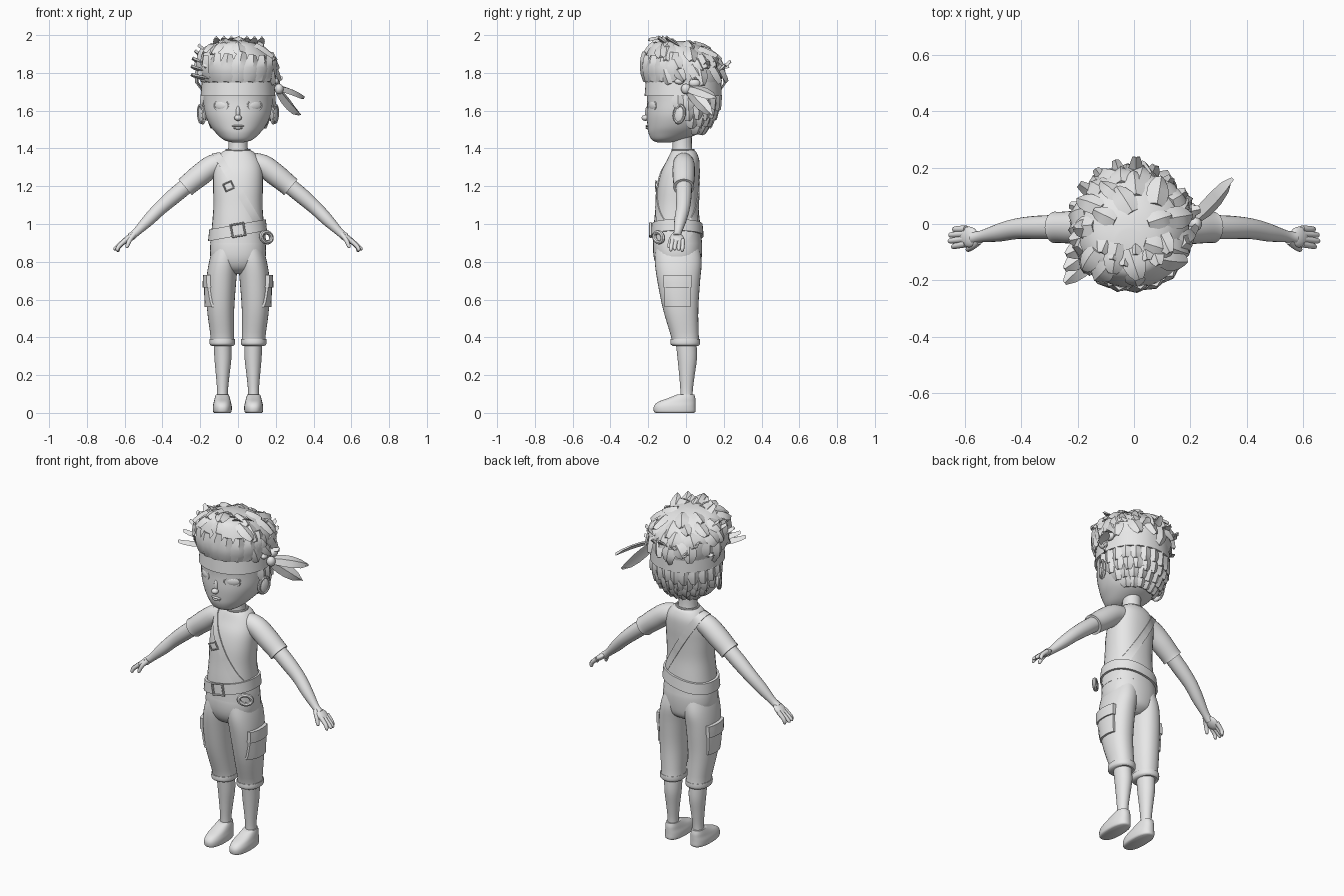
import bpy, bmesh, math, random
from math import sin, cos, pi, radians
from mathutils import Vector, Matrix, Euler
from mathutils.bvhtree import BVHTree

random.seed(4)
V = Vector
cube = bpy.data.objects.get("Cube")
if cube:
    bpy.data.objects.remove(cube, do_unlink=True)

grey = bpy.data.materials.new("plain_grey")
grey.use_nodes = True
tone = (0.8, 0.8, 0.8, 1)
grey.diffuse_color = tone
grey.node_tree.nodes["Principled BSDF"].inputs["Base Color"].default_value = tone
made = []


# --- helpers: every shape is a (points, faces) pair ---
def skin(rings, closed=False):
    n, m = len(rings[0]), len(rings)
    faces = []
    for i in range(m if closed else m - 1):
        a, b = i * n, (i + 1) % m * n
        faces += [(a + j, a + (j + 1) % n, b + (j + 1) % n, b + j) for j in range(n)]
    if not closed:
        faces += [tuple(range(n)), tuple(range((m - 1) * n, m * n))]
    return [V(p) for r in rings for p in r], faces


def make(name, *shapes, flip=1):
    points, faces = [], []
    for pts, fcs in shapes:
        k = len(points)
        points += [(p[0] * flip, p[1], p[2]) for p in pts]
        faces += [tuple(k + i for i in f) for f in fcs]
    mesh = bpy.data.meshes.new(name)
    mesh.from_pydata(points, [], faces)
    bm = bmesh.new()
    bm.from_mesh(mesh)
    bmesh.ops.recalc_face_normals(bm, faces=bm.faces)
    bm.to_mesh(mesh)
    bm.free()
    mesh.materials.append(grey)
    obj = bpy.data.objects.new(name, mesh)
    bpy.context.collection.objects.link(obj)
    made.append(obj)
    return obj


def pair(name, *shapes):
    return [make("left_" + name, *shapes), make("right_" + name, *shapes, flip=-1)]


def tree_of(*objs):
    pts, faces = [], []
    for o in objs:
        k = len(pts)
        pts += [v.co.copy() for v in o.data.vertices]
        faces += [tuple(k + i for i in p.vertices) for p in o.data.polygons]
    return BVHTree.FromPolygons(pts, faces)


def spline(rows, steps=4):
    rows = [V(r) for r in rows]
    out = []
    for i in range(len(rows) - 1):
        p, a, b, q = rows[max(i - 1, 0)], rows[i], rows[i + 1], rows[min(i + 2, len(rows) - 1)]
        for s in range(steps):
            t = s / steps
            out.append(a + (b - p) * (t / 2) + (2 * p - 5 * a + 4 * b - q) * (t * t / 2)
                       + (3 * a - p - 3 * b + q) * (t ** 3 / 2))
    return out + [rows[-1]]


def loft(rows, power=2.3, n=32):
    """Rows: height, centre x, half width, front y, back y."""
    def soft(c):
        return math.copysign(abs(c) ** (2 / power), c)
    turns = [2 * pi * j / n for j in range(n)]
    return skin([[(cx + rx * soft(cos(a)), (y0 + y1) / 2 + (y1 - y0) / 2 * soft(sin(a)), z)
                  for a in turns] for z, cx, rx, y0, y1 in spline(rows)])


def tube(rows, n=14):
    """Rows: x, y, z, radius."""
    rows = spline(rows)
    rings = []
    for i, r in enumerate(rows):
        d = (rows[min(i + 1, len(rows) - 1)] - rows[max(i - 1, 0)]).to_3d().normalized()
        u = d.cross(V((0, 1, 0))).normalized()
        w = d.cross(u)
        rings.append([r.to_3d() + (u * cos(2 * pi * j / n) + w * sin(2 * pi * j / n)) * r[3]
                      for j in range(n)])
    return skin(rings)


def ball(loc, size, rot=(0, 0, 0)):
    bm = bmesh.new()
    bmesh.ops.create_uvsphere(bm, u_segments=20, v_segments=12, radius=1,
                              matrix=Matrix.LocRotScale(V(loc), Euler(rot), V(size)))
    geo = [v.co.copy() for v in bm.verts], [tuple(v.index for v in f.verts) for f in bm.faces]
    bm.free()
    return geo


def hoop(loc, size, thick, rot=(0, 0, 0), n=24):
    """Elliptic hoop facing the front; four corners give a buckle frame."""
    turn = Euler(rot).to_matrix()
    rings = []
    for i in range(n):
        a = 2 * pi * (i + 0.5) / n
        rings.append([V(loc) + turn @ V(((size[0] + thick * cos(b)) * cos(a), thick * sin(b),
                                         (size[1] + thick * cos(b)) * sin(a)))
                      for b in [pi / 4 * j for j in range(8)]])
    return skin(rings, True)


def wrap(tree, centre, axis, half, thick, n=72):
    """Flat band pulled tight around a body."""
    c, axis = V(centre), V(axis).normalized()
    u = axis.cross(V((0, 1, 0))).normalized()
    w = axis.cross(u)
    rings = []
    for i in range(n):
        d = u * cos(2 * pi * i / n) + w * sin(2 * pi * i / n)
        ring = []
        for e in (-1, 1):
            base = c + axis * half * e
            hit = tree.ray_cast(base + d * 0.4, -d)[0] or base + d * 0.13
            ring += [hit + d * thick, hit - d * 0.01][::-e]
        rings.append(ring)
    return skin(rings, True)


def pad(tree, ys, zs, thick):
    """Plate laid on the outer side of a leg."""
    rings = []
    for i in range(7):
        z = zs[0] + (zs[1] - zs[0]) * i / 6
        hits = [tree.ray_cast(V((0.5, ys[0] + (ys[1] - ys[0]) * j / 6, z)), V((-1, 0, 0)))[0]
                for j in range(7)]
        rings.append([h + V((thick, 0, 0)) for h in hits] + [h - V((0.02, 0, 0)) for h in hits[::-1]])
    return skin(rings)


def lock(base, d, n, length, half, lift, tree=None, off=0.006, blunt=0.12):
    base, d = V(base), V(d).normalized()
    side = d.cross(n).normalized()
    n = side.cross(d)
    rings = []
    for t, f in ((0, 0.7), (0.3, 1), (0.55, 1), (0.8, 0.75), (1, blunt)):
        c = base + d * length * t
        if tree:
            near, nn = tree.find_nearest(c)[:2]
            c = near + nn * (off + lift * t)
        else:
            c += n * lift * t * t
        s = side * half * f
        rings.append([c - s - n * 0.01, c + n * 0.006, c + s - n * 0.01, c - n * 0.006])
    return skin(rings)


# --- torso, arms and hands ---
shirt = make("shirt", loft([(.9, 0, .147, -.175, .085), (1, 0, .137, -.17, .075), (1.1, 0, .13, -.16, .066),
                            (1.2, 0, .132, -.15, .068), (1.28, 0, .13, -.13, .072), (1.34, 0, .115, -.1, .07),
                            (1.38, 0, .085, -.08, .055), (1.392, 0, .06, -.07, .04)]))
sleeves = pair("sleeve", tube([(.05, -.012, 1.33, .05), (.13, -.012, 1.31, .058), (.2, -.012, 1.26, .059),
                               (.262, -.012, 1.21, .055), (.28, -.012, 1.195, .056)], 24))
make("neck", tube([(0, -.018, 1.35, .06), (0, -.02, 1.41, .051), (0, -.02, 1.52, .052)], 24))
make("collar", hoop((0, -.016, 1.392), (.062, .056), .006, (pi / 2, 0, 0), 32))
pair("arm", tube([(.24, -.01, 1.228, .042), (.33, -.012, 1.155, .042), (.41, -.016, 1.085, .037),
                  (.475, -.03, 1.02, .032), (.54, -.044, .955, .021), (.57, -.048, .93, .022)], 20))
fingers = [tube([(.595, y, .915, .013), (.63, y * 1.1, .888 - drop, .011), (reach, y * 1.15, .868 - drop, .009),
                 (reach + .005, y * 1.15, .862 - drop, .002)], 10)
           for y, reach, drop in ((-.07, .64, .005), (-.052, .652, 0), (-.034, .65, .002), (-.017, .635, .008))]
thumb = tube([(.55, -.06, .945, .014), (.573, -.08, .915, .012), (.588, -.09, .88, .009), (.59, -.091, .873, .002)], 10)
pair("hand", ball((.585, -.046, .92), (.042, .037, .017), (0, radians(38), 0)), thumb, *fingers)

# --- trousers, lower legs and shoes ---
make("trouser_hips", loft([(.735, 0, .05, -.1, .03), (.765, 0, .11, -.145, .07), (.82, 0, .145, -.17, .083),
                           (.9, 0, .146, -.174, .085), (.96, 0, .13, -.16, .07)]))
legs = pair("trouser_leg", loft([(.355, .083, .058, -.07, .066), (.365, .083, .067, -.082, .074),
                                 (.39, .083, .067, -.082, .074), (.4, .083, .062, -.078, .068),
                                 (.55, .092, .072, -.122, .065), (.7, .088, .079, -.152, .075),
                                 (.8, .076, .077, -.165, .083), (.88, .06, .07, -.16, .07)], 2.2))
leg_tree = tree_of(legs[0])
pair("pocket", pad(leg_tree, (-.115, .025), (.56, .7), .012))
pair("pocket_flap", pad(leg_tree, (-.12, .03), (.665, .73), .02))
pair("shin", loft([(.06, .083, .03, -.03, .036), (.12, .082, .029, -.03, .036), (.2, .081, .036, -.036, .046),
                   (.29, .08, .045, -.045, .058), (.38, .082, .047, -.055, .055)], 2))
pair("shoe", loft([(0, .083, .042, -.16, .042), (.008, .083, .049, -.17, .05), (.035, .083, .05, -.17, .05),
                   (.058, .083, .045, -.148, .05), (.078, .083, .04, -.095, .049), (.098, .083, .034, -.045, .044)], 2.4))

# --- belt, shoulder strap and small gear ---
body = tree_of(shirt, *sleeves)
make("belt", wrap(tree_of(shirt), (0, -.045, .968), (-.18, 0, 1), .03, .013))
make("shoulder_strap", wrap(body, (-.01, -.04, 1.2), (.38, 0, .23), .02, .006))
make("belt_buckle", hoop((0, -.188, .968), (.048, .045), .007, (0, radians(-10), 0), 4))
make("strap_buckle", hoop((-.05, -.158, 1.2), (.032, .028), .005, (.1, radians(-25), 0), 4))
make("belt_loop", hoop((.15, -.145, .93), (.036, .026), .012, (0, radians(15), radians(40))))

# --- head and face ---
head = make("head", loft([(1.432, 0, .03, -.15, -.08), (1.445, 0, .075, -.18, -.02), (1.48, 0, .115, -.198, .07),
                          (1.52, 0, .147, -.204, .115), (1.58, 0, .174, -.208, .15), (1.65, 0, .184, -.206, .172),
                          (1.72, 0, .185, -.208, .18), (1.8, 0, .17, -.19, .165)], 2.1, 48))
make("nose", ball((0, -.215, 1.562), (.02, .02, .016)), ball((0, -.203, 1.59), (.012, .014, .035)))
make("lips", ball((0, -.204, 1.519), (.032, .01, .006)), ball((0, -.203, 1.508), (.025, .011, .007)))
turn = (0, 0, radians(28))
pair("eye", ball((.088, -.172, 1.627), (.042, .016, .028), turn))
pair("eyelid", hoop((.088, -.178, 1.627), (.043, .03), .005, turn))
ear_turn = (0, radians(12), radians(65))
pair("ear", ball((.19, -.035, 1.578), (.034, .016, .052), ear_turn),
     hoop((.197, -.035, 1.582), (.03, .046), .008, ear_turn))

# --- headband with knot and tails ---
head_tree = tree_of(head)
make("headband", wrap(head_tree, (0, -.015, 1.717), (0, 0, 1), .039, .012))
make("headband_knot", ball((.217, 0, 1.715), (.024, .026, .028)), ball((.205, .045, 1.745), (.018, .03, .022)),
     ball((.2, -.035, 1.755), (.016, .026, .016)))
make("headband_tails", lock((.215, .01, 1.725), (.155, .13, -.02), V((.2, -.6, .8)), .205, .036, -.045, blunt=.05),
     lock((.215, .01, 1.71), (.1, .14, -.14), V((.8, -.5, .2)), .215, .036, .02, blunt=.05))

# --- hair: a smooth mass covered with layered locks ---
hair = make("hair_mass", loft([(1.74, 0, .19, -.21, .185), (1.79, -.005, .2, -.225, .19), (1.86, -.01, .198, -.222, .175),
                               (1.92, -.015, .16, -.2, .115), (1.955, -.015, .11, -.175, .05),
                               (1.97, -.015, .05, -.13, -.02)], 2.1, 40))
hair_tree = tree_of(hair)
up = V((0, 0, 1))
centre = V((-.01, -.02, 1.82))
locks = []
for tilt, count in ((70, 6), (48, 11), (28, 15), (8, 18)):
    for i in range(count):
        a = 2 * pi * (i + random.uniform(.2, .8)) / count
        out = V((cos(a) * cos(radians(tilt)), sin(a) * cos(radians(tilt)), sin(radians(tilt)) * .8))
        if out.y < -.55 and tilt < 40:
            continue
        spot, n = hair_tree.ray_cast(centre + out, -out)[:2]
        swirl = V((-sin(a), cos(a), 0)) * random.uniform(-.2, .9)
        d = V((cos(a), sin(a), -.8)) + swirl
        d = d - n * d.dot(n)
        locks.append(lock(spot, d, n, random.uniform(.08, .12), random.uniform(.03, .042),
                          random.uniform(.008, .03), hair_tree, blunt=.4))
make("hair_locks", *locks)

# Broad fringe swept upwards from the band
fringe = []
for i in range(9):
    a = radians(198 + i * 18)
    out = V((cos(a), sin(a), 0))
    spot, n = hair_tree.ray_cast(V((0, -.015, 1.755)) + out, -out)[:2]
    fringe.append(lock(spot, up - out * .2 + V((.1, 0, 0)), n, random.uniform(.12, .15), .045, .016, hair_tree, blunt=.5))
make("hair_fringe", *fringe)

# Loose tufts at the back, the right temple and the crown
tufts = []
for i in range(9):
    a = radians(12 + i * 19)
    d = V((cos(a), sin(a), random.uniform(-.3, .6)))
    tufts.append(lock((.13 * cos(a), .14 * sin(a), random.uniform(1.77, 1.84)), d, up, random.uniform(.09, .12), .026, .02, blunt=.5))
for i in range(5):
    tufts.append(lock((-.13, -.1 + .02 * i, 1.77 + .03 * i), (-.8, -.75 + .2 * i, .1 + .1 * i), up,
                      .16 - .015 * i, .035, .01, blunt=.25))
for i in range(7):
    x = -.1 + .035 * i
    tufts.append(lock((x * .8, -.02 - .02 * (i % 3), 1.94), (x * 3, -.7, .25), up, .1, .032, .02, blunt=.4))
make("hair_tufts", *tufts)

# Short overlapping locks down the nape
nape = []
for row in range(4):
    z, count = 1.685 - .052 * row, 13 - 2 * row
    for i in range(count):
        edge = -8 + 13 * row
        a = radians(edge + (180 - 2 * edge) * (i + .25 * (row % 2)) / (count - .75))
        out = V((cos(a), sin(a), 0))
        spot, n = head_tree.ray_cast(V((0, -.015, z)) + out, -out)[:2]
        nape.append(lock(spot, -up - out * .2, n, random.uniform(.07, .085), .036, .012, head_tree, blunt=.45))
make("nape_hair", *nape)

# --- smooth shading with crisp edges ---
bpy.ops.object.select_all(action="DESELECT")
for obj in made:
    obj.select_set(True)
bpy.context.view_layer.objects.active = made[0]
bpy.ops.object.shade_smooth_by_angle(angle=radians(40))
